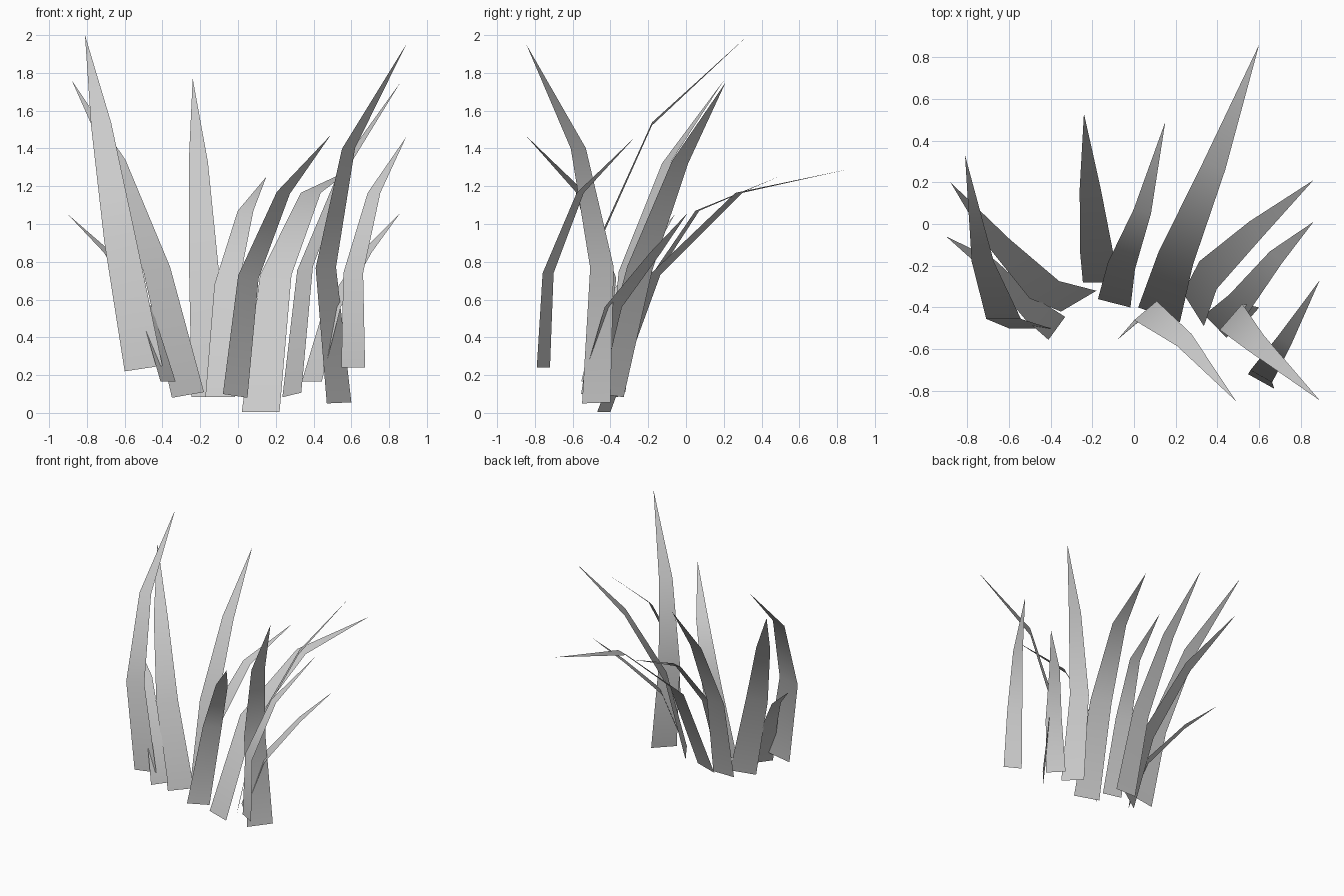
import bpy
from mathutils import Vector

TAPER = (1.0, 0.83, 0.53)  # relative width at base, lower bend, upper bend


def blade(name, half, base, low, high, tip):
    """Flat tapering blade: half-width vector and the spine from base to tip."""
    half = Vector(half)
    verts = []
    for centre, t in zip((base, low, high), TAPER):
        c = Vector(centre)
        verts += [c - half * t, c + half * t]
    verts.append(Vector(tip))
    faces = [(0, 1, 3, 2), (2, 3, 5, 4), (4, 5, 6)]
    mesh = bpy.data.meshes.new(name)
    mesh.from_pydata(verts, [], faces)
    for p in mesh.polygons:
        p.use_smooth = True
    ob = bpy.data.objects.new(name, mesh)
    bpy.context.collection.objects.link(ob)
    return ob


# Left side blades
blade("left_tall_blade", (.10, 0, .015),
      (-.50, -.50, .235), (-.625, -.455, .92), (-.725, -.18, 1.53), (-.81, .33, 2.0))
blade("left_wide_blade", (.085, .05, .015),
      (-.265, -.37, .095), (-.43, -.315, .76), (-.64, -.10, 1.33), (-.88, .20, 1.76))
blade("left_short_blade", (.04, .055, 0),
      (-.37, -.50, .165), (-.49, -.41, .56), (-.69, -.20, .85), (-.90, -.06, 1.05))

# Centre blades
blade("back_tall_blade", (.095, 0, 0),
      (-.15, -.28, .085), (-.18, -.13, .75), (-.21, .17, 1.33), (-.24, .53, 1.77))
blade("centre_thin_blade", (.078, -.02, 0),
      (-.095, -.38, .083), (-.06, -.20, .68), (.04, .06, 1.07), (.15, .49, 1.25))
blade("centre_arched_blade", (.10, -.035, 0),
      (.12, -.435, .005), (.20, -.165, .73), (.385, .28, 1.165), (.60, .86, 1.29))
blade("front_bent_blade", (.065, .055, -.01),
      (-.015, -.50, .09), (.055, -.415, .72), (.24, -.555, 1.165), (.49, -.85, 1.47))

# Right side blades
blade("right_wide_blade", (.05, -.08, .012),
      (.285, -.41, .095), (.355, -.245, .765), (.58, -.03, 1.33), (.86, .21, 1.75))
blade("right_short_blade", (.053, -.055, 0),
      (.39, -.49, .165), (.50, -.385, .56), (.68, -.16, .85), (.86, .01, 1.06))
blade("right_tall_blade", (.065, .075, .003),
      (.535, -.475, .053), (.465, -.445, .77), (.585, -.57, 1.40), (.89, -.845, 1.95))
blade("right_outer_blade", (.063, -.035, 0),
      (.61, -.755, .24), (.61, -.73, .74), (.72, -.56, 1.165), (.89, -.27, 1.46))
